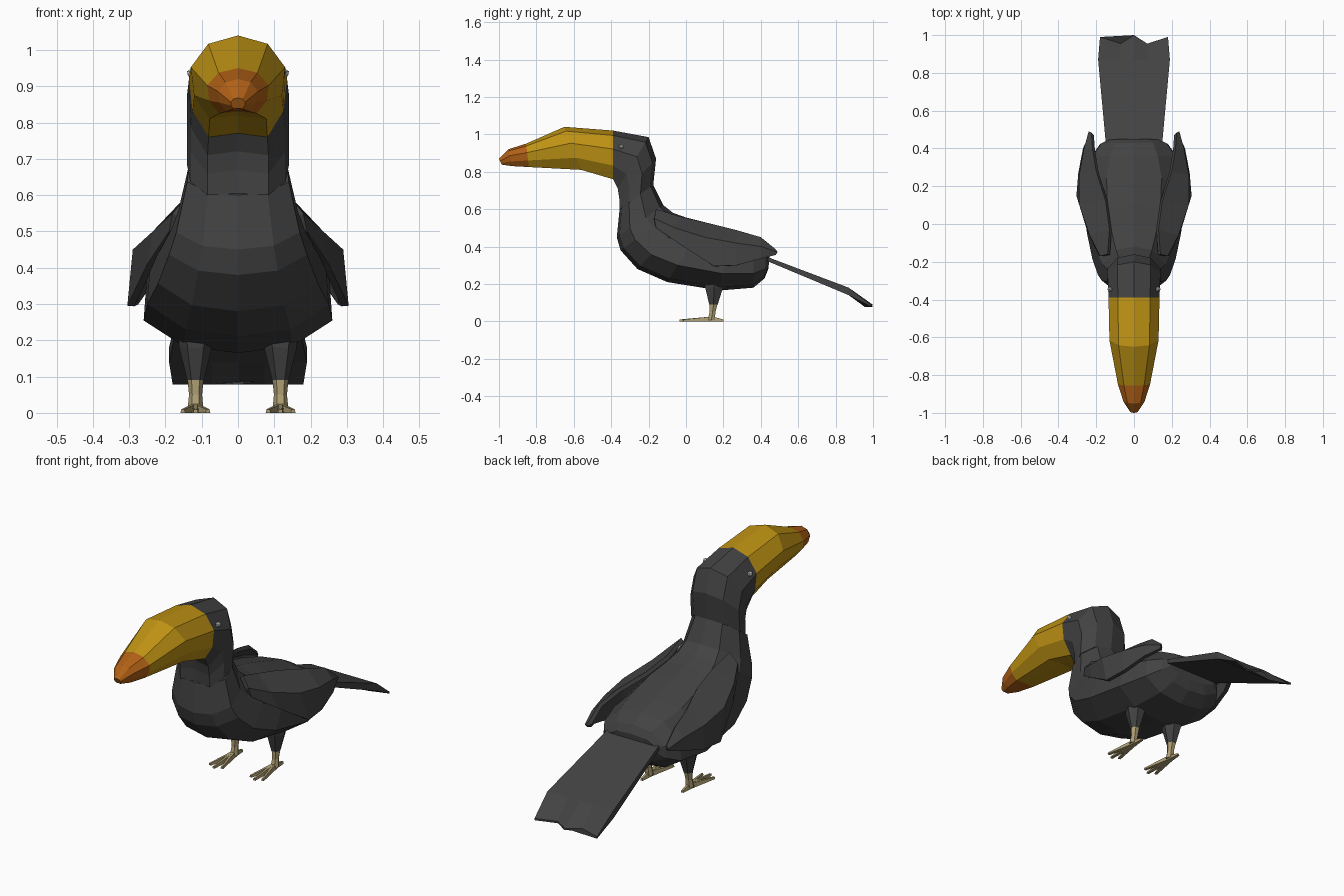
import bpy, bmesh, math
from mathutils import Vector

if "Cube" in bpy.data.objects:
    bpy.data.objects.remove(bpy.data.objects["Cube"])


def material(name, rgb):
    m = bpy.data.materials.new(name)
    m.diffuse_color = (*rgb, 1)
    m.use_nodes = True
    m.node_tree.nodes["Principled BSDF"].inputs["Base Color"].default_value = m.diffuse_color
    return m


BLACK = material("black_feather", (0.055, 0.055, 0.055))
YELLOW = material("yellow_beak", (0.52, 0.29, 0.007))
ORANGE = material("orange_tip", (0.45, 0.12, 0.008))
TAN = material("tan_skin", (0.42, 0.34, 0.17))
PALE = material("pale_eye", (0.6, 0.6, 0.6))


def finish(name, bm, mat, mirror=False, thickness=0):
    bmesh.ops.recalc_face_normals(bm, faces=bm.faces)
    mesh = bpy.data.meshes.new(name)
    bm.to_mesh(mesh)
    bm.free()
    ob = bpy.data.objects.new(name, mesh)
    bpy.context.collection.objects.link(ob)
    mesh.materials.append(mat)
    if thickness:
        s = ob.modifiers.new("thickness", 'SOLIDIFY')
        s.thickness = thickness
        s.offset = -1
    if mirror:
        ob.modifiers.new("mirror", 'MIRROR').use_clip = False
    return ob


def loft(bm, rings, closed=True, cap=True):
    rows = [[bm.verts.new(p) for p in r] for r in rings]
    n = len(rows[0])
    for a, b in zip(rows, rows[1:]):
        for i in range(n if closed else n - 1):
            j = (i + 1) % n
            bm.faces.new((a[i], a[j], b[j], b[i]))
    if cap:
        bm.faces.new(rows[0])
        bm.faces.new(rows[-1])


def section(top, bottom, w, profile):
    """Symmetric ring between a bottom and a top (y, z) point."""
    half = []
    for t, f in profile:
        y = bottom[0] + (top[0] - bottom[0]) * t
        z = bottom[1] + (top[1] - bottom[1]) * t
        half.append((f * w, y, z))
    return half + [(-x, y, z) for x, y, z in half[-2:0:-1]]


def hull(name, stations, profile, mat):
    bm = bmesh.new()
    loft(bm, [section(*s, profile) for s in stations])
    return finish(name, bm, mat)


HEAD = [(0.04, 0), (0, 0.6), (0.28, 0.93), (0.62, 1), (0.9, 0.63), (1, 0)]
BODY = [(0, 0), (0.06, 0.58), (0.28, 1), (0.62, 0.97), (0.93, 0.56), (1, 0)]

# Head, neck and body
hull("head", [
    ((-0.39, 1.02), (-0.39, 0.76), 0.135),
    ((-0.20, 0.985), (-0.365, 0.71), 0.14),
    ((-0.16, 0.87), (-0.357, 0.66), 0.14),
    ((-0.175, 0.73), (-0.355, 0.60), 0.14),
], HEAD, BLACK)
hull("body", [
    ((-0.175, 0.73), (-0.355, 0.60), 0.14),
    ((-0.12, 0.62), (-0.37, 0.45), 0.17),
    ((-0.07, 0.58), (-0.35, 0.38), 0.19),
    ((0.0, 0.555), (-0.26, 0.28), 0.22),
    ((0.1, 0.53), (-0.10, 0.21), 0.25),
    ((0.25, 0.485), (0.18, 0.165), 0.26),
    ((0.36, 0.45), (0.36, 0.18), 0.225),
    ((0.43, 0.41), (0.42, 0.23), 0.18),
    ((0.45, 0.37), (0.44, 0.28), 0.14),
], BODY, BLACK)

# Beak and its tip
hull("beak", [
    ((-0.39, 1.02), (-0.39, 0.76), 0.135),
    ((-0.65, 1.04), (-0.56, 0.81), 0.13),
    ((-0.855, 0.95), (-0.84, 0.825), 0.085),
], HEAD, YELLOW)
hull("beak_tip", [
    ((-0.855, 0.95), (-0.84, 0.825), 0.085),
    ((-0.95, 0.92), (-0.93, 0.83), 0.055),
    ((-1.0, 0.868), (-0.985, 0.838), 0.02),
], HEAD, ORANGE)

# Eyes
bm = bmesh.new()
bmesh.ops.create_icosphere(bm, subdivisions=1, radius=0.014)
bmesh.ops.translate(bm, verts=bm.verts, vec=(0.128, -0.345, 0.935))
finish("eyes", bm, PALE, mirror=True)

# Folded wings: rows of top edge, shoulder and lower edge points
wing_rows = [
    [(.14, -.16, .60), (.18, -.17, .55), (.19, -.16, .50)],
    [(.13, -.03, .56), (.235, -.06, .50), (.25, -.03, .41)],
    [(.15, .12, .525), (.29, .10, .45), (.305, .15, .295)],
    [(.20, .28, .485), (.29, .26, .42), (.295, .27, .30)],
    [(.22, .40, .45), (.265, .40, .40), (.27, .40, .335)],
    [(.225, .48, .385), (.24, .49, .37), (.235, .48, .355)],
]
bm = bmesh.new()
loft(bm, wing_rows, closed=False, cap=False)
wing = finish("wings", bm, BLACK, mirror=True, thickness=0.02)

# Tail fan with notched end
FAN = (-1, -0.39, 0, 0.39, 1)


def tail_row(w, ys, top, bottom):
    upper = [(f * w, y, top) for f, y in zip(FAN, ys)]
    return upper + [(x, y, bottom) for x, y, z in reversed(upper)]


bm = bmesh.new()
loft(bm, [
    tail_row(0.145, [0.38] * 5, 0.365, 0.345),
    tail_row(0.19, [0.87] * 5, 0.18, 0.14),
    tail_row(0.18, [0.99, 0.955, 1.0, 0.955, 0.99], 0.088, 0.078),
])
finish("tail", bm, BLACK)


# Legs and feet
def leg(name, rows, mat):
    bm = bmesh.new()
    loft(bm, [[(0.117 + rx * math.cos(k * math.pi / 3),
                y + ry * math.sin(k * math.pi / 3), z) for k in range(6)]
              for z, y, rx, ry in rows])
    finish(name, bm, mat, mirror=True)


leg("thighs", [(0.24, 0.15, 0.05, 0.06), (0.18, 0.15, 0.045, 0.055),
               (0.09, 0.147, 0.023, 0.026)], BLACK)
leg("shanks", [(0.09, 0.147, 0.022, 0.024), (0.05, 0.142, 0.018, 0.018),
               (0.008, 0.135, 0.022, 0.022)], TAN)

bm = bmesh.new()
for x, y in ((0.083, -0.015), (0.117, -0.035), (0.152, -0.015), (0.117, 0.2)):
    a, b = Vector((0.117, 0.14, 0)), Vector((x, y, 0))
    side = (b - a).normalized().cross(Vector((0, 0, 1)))
    loft(bm, [[p - side * r, p + side * r,
               p + side * r * 0.6 + Vector((0, 0, h)),
               p - side * r * 0.6 + Vector((0, 0, h))]
              for p, r, h in ((a, 0.012, 0.026), (b, 0.007, 0.01))])
finish("toes", bm, TAN, mirror=True)
